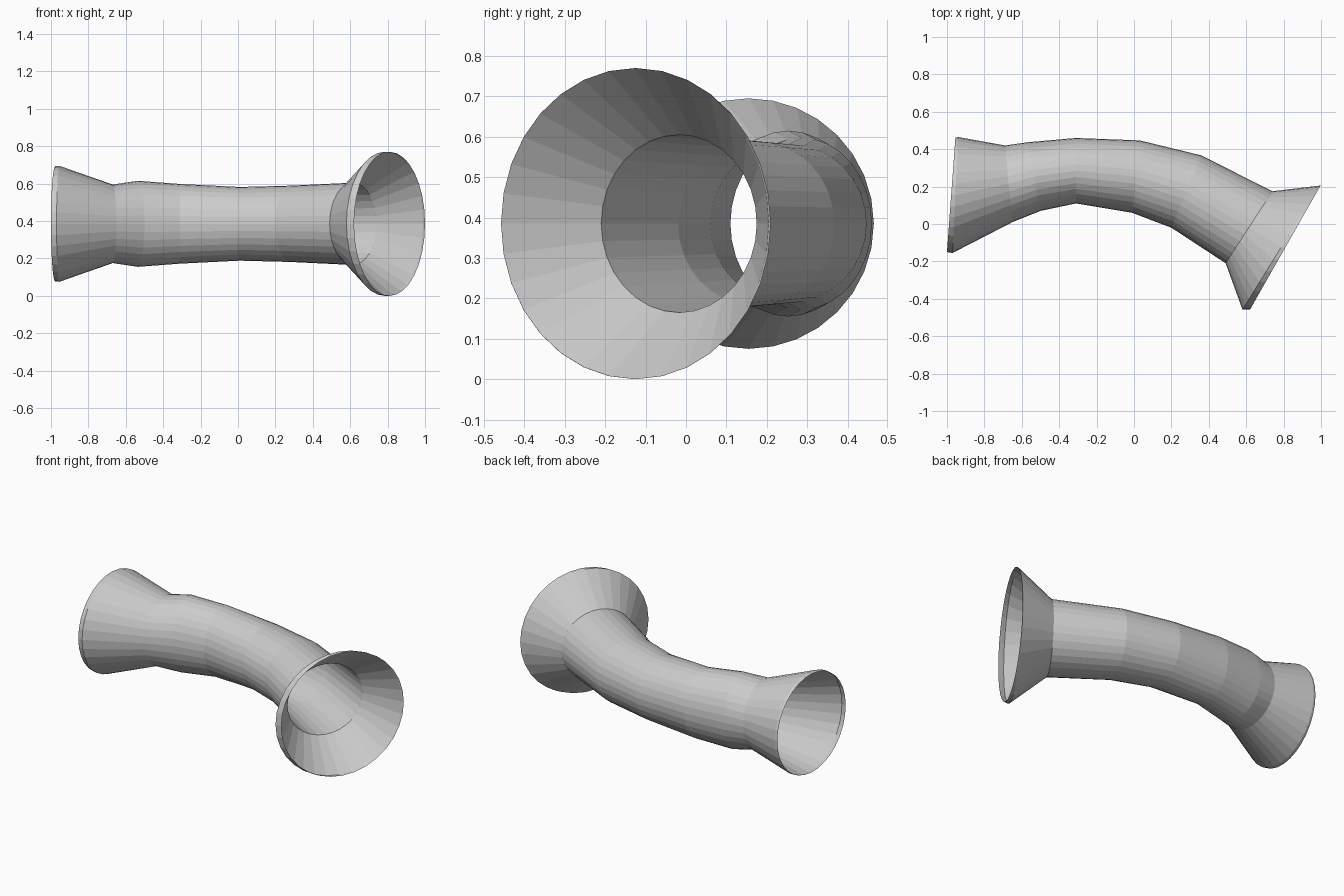
import bpy, bmesh, math
from mathutils import Vector

cube = bpy.data.objects.get("Cube")
if cube:
    bpy.data.objects.remove(cube, do_unlink=True)

SIDES = 32
AXIS_Z = 0.385

grey = bpy.data.materials.new("light_grey")
grey.use_nodes = True
grey.diffuse_color = (0.6, 0.6, 0.6, 1)
grey.node_tree.nodes["Principled BSDF"].inputs["Base Color"].default_value = (0.6, 0.6, 0.6, 1)


def loft(name, rings):
    """Open shell through rings given as front point, back point, half height."""
    bm = bmesh.new()
    loops = []
    for front, back, height in rings:
        f, b = Vector((*front, AXIS_Z)), Vector((*back, AXIS_Z))
        mid, half = (f + b) / 2, (b - f) / 2
        loop = []
        for i in range(SIDES):
            a = math.tau * i / SIDES
            loop.append(bm.verts.new(mid + half * math.cos(a) + Vector((0, 0, height * math.sin(a)))))
        loops.append(loop)
    for r, s in zip(loops, loops[1:]):
        for i in range(SIDES):
            j = (i + 1) % SIDES
            bm.faces.new((r[i], s[i], s[j], r[j]))
    # Point the normals away from the tube's axis
    bm.normal_update()
    face = bm.faces[0] if not hasattr(bm.faces, "ensure_lookup_table") else None
    bm.faces.ensure_lookup_table()
    face = bm.faces[0]
    centre = sum((v.co for v in loops[0]), Vector()) / SIDES
    if face.normal.dot(face.calc_center_median() - centre) < 0:
        bmesh.ops.reverse_faces(bm, faces=bm.faces[:])
    mesh = bpy.data.meshes.new(name)
    bm.to_mesh(mesh)
    bm.free()
    mesh.materials.append(grey)
    obj = bpy.data.objects.new(name, mesh)
    bpy.context.collection.objects.link(obj)
    return obj


# Rings shared by the bent tube and the flared ends
right_neck = ((-0.65, 0.01), (-0.69, 0.42), 0.21)
left_neck = ((0.49, -0.21), (0.74, 0.175), 0.22)

# Bent tube
loft("bent_tube", [
    right_neck,
    ((-0.5, 0.07), (-0.57, 0.437), 0.23),
    ((-0.31, 0.11), (-0.31, 0.46), 0.213),
    ((-0.01, 0.06), (0.03, 0.447), 0.197),
    ((0.2, -0.02), (0.36, 0.367), 0.204),
    left_neck,
])

# Flared ends, each with a tapering lip
loft("right_flare", [
    right_neck,
    ((-0.97, -0.155), (-0.94, 0.465), 0.31),
    ((-1.0, -0.15), (-0.955, 0.462), 0.308),
])
loft("left_flare", [
    left_neck,
    ((0.58, -0.458), (0.99, 0.205), 0.385),
    ((0.62, -0.458), (1.0, 0.21), 0.385),
])
